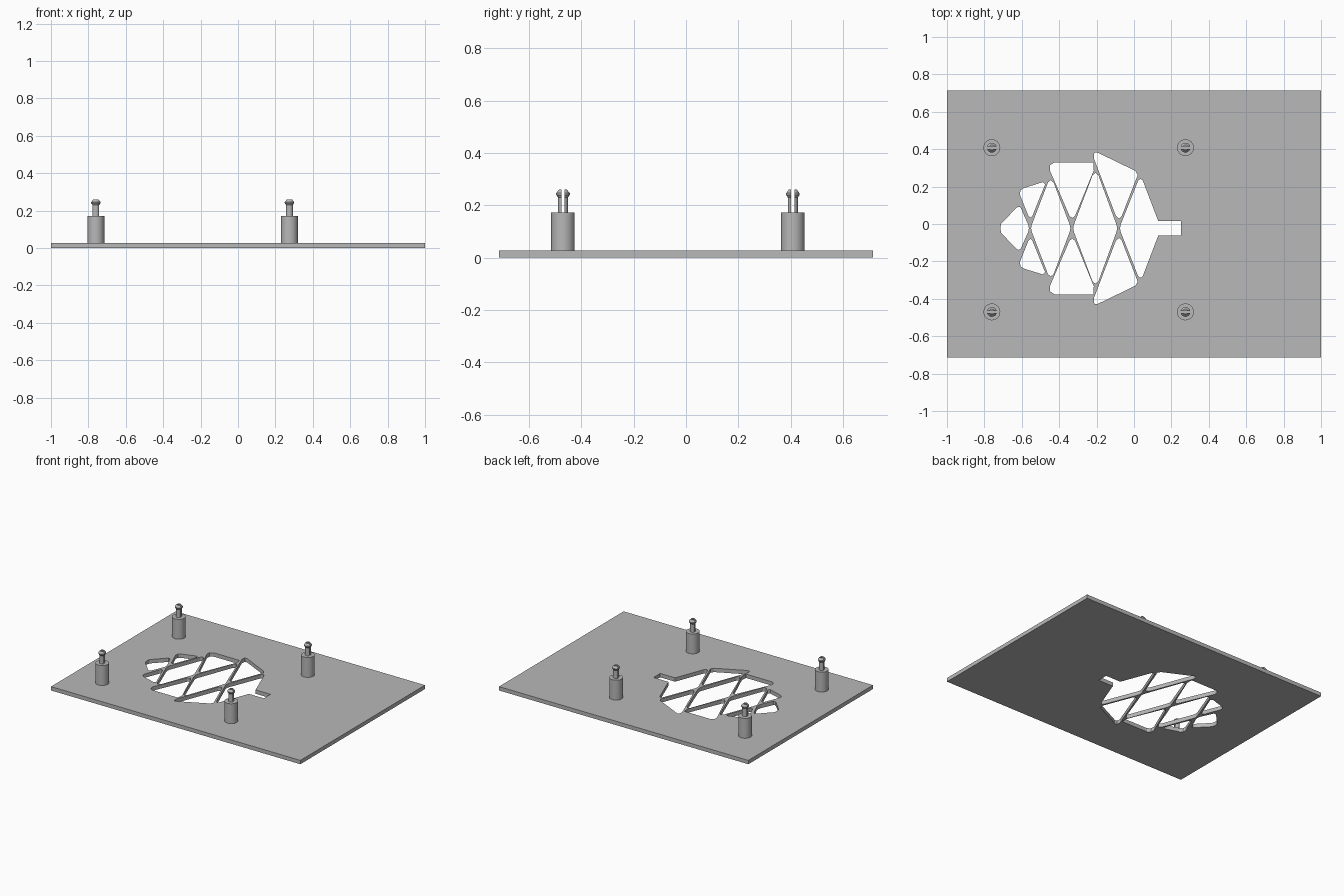
import bpy
import bmesh
from math import cos, sin, tau, radians

if "Cube" in bpy.data.objects:
    bpy.data.objects.remove(bpy.data.objects["Cube"])

grey = bpy.data.materials.new("light_grey")
grey.use_nodes = True
colour = (0.48, 0.48, 0.48, 1)
grey.diffuse_color = colour
grey.node_tree.nodes["Principled BSDF"].inputs["Base Color"].default_value = colour

AXIS = -0.023      # symmetry line of the cut-out pattern
THICK = 0.028      # plate thickness


def select_only(ob):
    bpy.ops.object.select_all(action="DESELECT")
    ob.select_set(True)
    bpy.context.view_layer.objects.active = ob


def mirrored(half):
    """Close an upper half outline across the symmetry line."""
    return half + [(x, -v) for x, v in reversed(half) if v > 0]


def flipped(loop):
    return [(x, -v) for x, v in loop]


# Cut-outs crossing the symmetry line (upper halves)
nose = [(-0.715, 0), (-0.71, 0.025), (-0.63, 0.108), (-0.62, 0.115),
        (-0.607, 0.112), (-0.566, 0.02), (-0.562, 0)]
small_diamond = [(-0.55, 0), (-0.546, 0.02), (-0.46, 0.245), (-0.445, 0.258),
                 (-0.43, 0.245), (-0.344, 0.02), (-0.34, 0)]
large_diamond = [(-0.325, 0), (-0.321, 0.02), (-0.222, 0.283), (-0.206, 0.297),
                 (-0.19, 0.283), (-0.094, 0.02), (-0.09, 0)]
tail = [(-0.075, 0), (-0.071, 0.02), (0.022, 0.255), (0.035, 0.265),
        (0.047, 0.255), (0.13, 0.038), (0.25, 0.038)]

# Cut-outs repeated above and below the line
outer_left = [(-0.61, 0.18), (-0.607, 0.203), (-0.59, 0.215), (-0.487, 0.247),
              (-0.475, 0.235), (-0.543, 0.067), (-0.553, 0.057), (-0.565, 0.067)]
outer_middle = [(-0.45, 0.31), (-0.448, 0.338), (-0.425, 0.353), (-0.218, 0.353),
                (-0.215, 0.31), (-0.315, 0.067), (-0.33, 0.055), (-0.345, 0.067)]
outer_right = [(-0.215, 0.375), (-0.212, 0.405), (-0.195, 0.405), (0.007, 0.307),
               (0.02, 0.285), (-0.065, 0.067), (-0.08, 0.052), (-0.097, 0.067)]

holes = [mirrored(h) for h in (nose, small_diamond, large_diamond, tail)]
for h in (outer_left, outer_middle, outer_right):
    holes += [h, flipped(h)]

# Base plate: filled flat curve with cut-outs, extruded
curve = bpy.data.curves.new("base_plate", "CURVE")
curve.dimensions = "2D"
curve.fill_mode = "BOTH"
curve.extrude = THICK / 2
border = [(-1, -0.714), (1, -0.714), (1, 0.714), (-1, 0.714)]
for loop in [border] + [[(x, v + AXIS) for x, v in h] for h in holes]:
    spline = curve.splines.new("POLY")
    spline.points.add(len(loop) - 1)
    for point, (x, y) in zip(spline.points, loop):
        point.co = (x, y, 0, 1)
    spline.use_cyclic_u = True
plate = bpy.data.objects.new("base_plate", curve)
bpy.context.collection.objects.link(plate)
plate.location.z = THICK / 2
curve.materials.append(grey)
select_only(plate)
bpy.ops.object.convert(target="MESH")
bpy.ops.object.shade_flat()


def lathe(bm, profile, segments=32):
    """Closed solid of revolution about z."""
    rings = [[bm.verts.new((r * cos(tau * i / segments), r * sin(tau * i / segments), z))
              for i in range(segments)] for r, z in profile]
    for low, high in zip(rings, rings[1:]):
        for i in range(segments):
            j = (i + 1) % segments
            bm.faces.new((low[i], low[j], high[j], high[i]))
    bm.faces.new(rings[0][::-1])
    bm.faces.new(rings[-1])


def add_part(name, bm, location):
    mesh = bpy.data.meshes.new(name)
    bm.to_mesh(mesh)
    bm.free()
    mesh.materials.append(grey)
    ob = bpy.data.objects.new(name, mesh)
    bpy.context.collection.objects.link(ob)
    ob.location = location
    select_only(ob)
    bpy.ops.object.shade_smooth_by_angle(angle=radians(30))


# Standoffs with split snap pins
post = [(0.045, THICK - 0.003), (0.045, 0.172)]
pin = [(0.019, 0.17), (0.019, 0.23), (0.026, 0.24), (0.026, 0.246), (0.015, 0.26)]
for end, x in (("right", -0.76), ("left", 0.275)):
    for depth, y in (("front", -0.47), ("back", 0.408)):
        bm = bmesh.new()
        lathe(bm, post)
        add_part(f"standoff_{depth}_{end}", bm, (x, y, 0))
        for side, sign in (("a", -1), ("b", 1)):
            bm = bmesh.new()
            lathe(bm, pin)
            cut = bmesh.ops.bisect_plane(
                bm, geom=bm.verts[:] + bm.edges[:] + bm.faces[:],
                plane_co=(0, sign * 0.006, 0), plane_no=(0, sign, 0), clear_inner=True)
            edges = [e for e in cut["geom_cut"] if isinstance(e, bmesh.types.BMEdge)]
            bmesh.ops.contextual_create(bm, geom=edges)
            bmesh.ops.recalc_face_normals(bm, faces=bm.faces[:])
            add_part(f"snap_pin_{depth}_{end}_{side}", bm, (x, y, 0))
